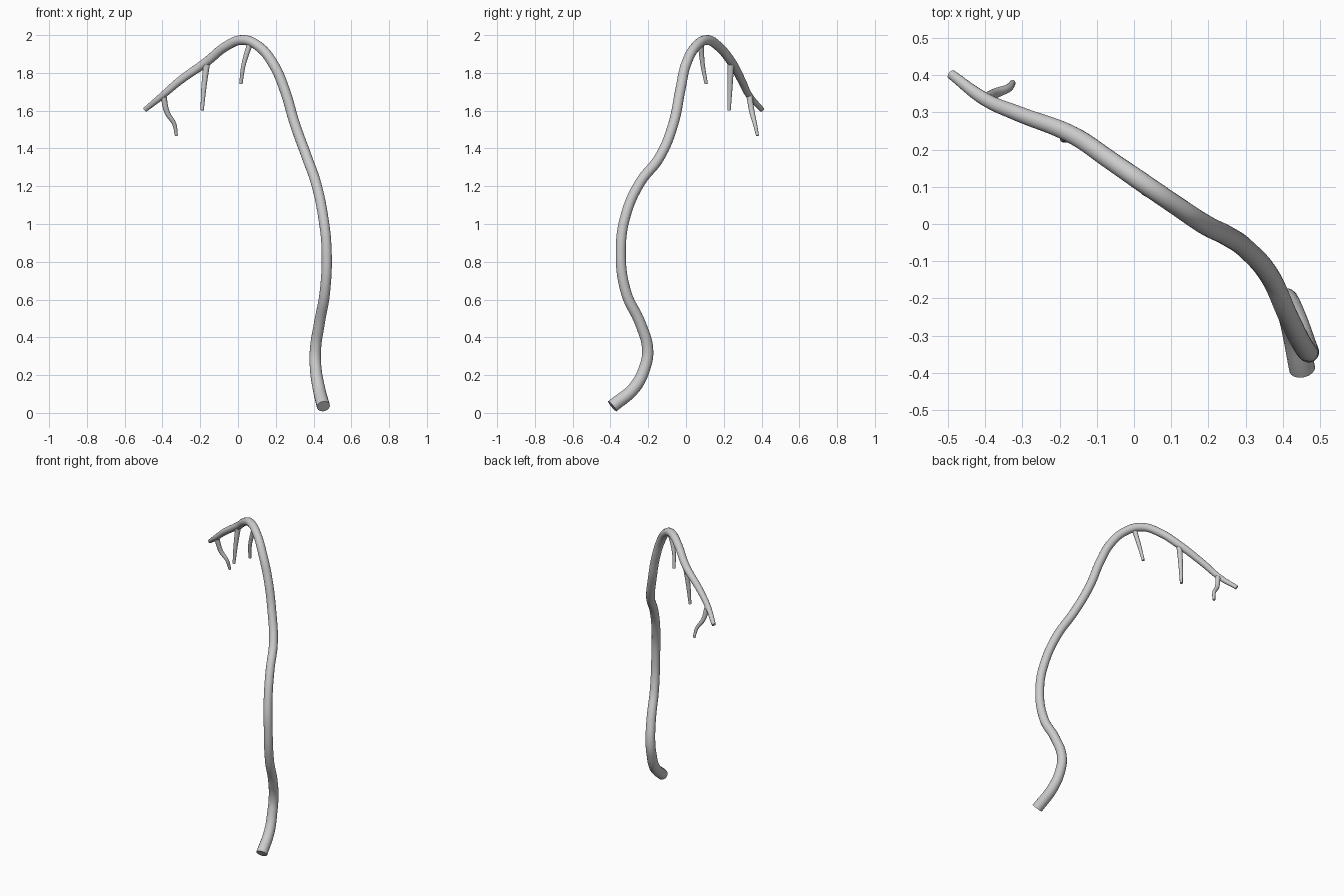
import bpy, math


def tube(name, pts, sides_res):
    """Tapered round tube through points of (x, y, z, radius)."""
    cu = bpy.data.curves.new(name, 'CURVE')
    cu.dimensions = '3D'
    cu.bevel_depth = 1.0
    cu.bevel_resolution = sides_res
    cu.resolution_u = 8
    cu.use_fill_caps = True
    sp = cu.splines.new('BEZIER')
    sp.bezier_points.add(len(pts) - 1)
    for bp, (x, y, z, r) in zip(sp.bezier_points, pts):
        bp.co = (x, y, z)
        bp.radius = r
        bp.handle_left_type = bp.handle_right_type = 'AUTO'
    ob = bpy.data.objects.new(name, cu)
    bpy.context.collection.objects.link(ob)
    bpy.ops.object.select_all(action='DESELECT')
    ob.select_set(True)
    bpy.context.view_layer.objects.active = ob
    bpy.ops.object.convert(target='MESH')
    bpy.ops.object.shade_smooth_by_angle(angle=math.radians(40))
    return bpy.context.object


# Main stem: wavy upright part, arched top, drooping tip
tube("main_stem", [
    (0.452, -0.390, 0.035, 0.035),
    (0.427, -0.272, 0.135, 0.033),
    (0.411, -0.218, 0.240, 0.031),
    (0.410, -0.203, 0.335, 0.030),
    (0.430, -0.240, 0.470, 0.029),
    (0.460, -0.318, 0.640, 0.028),
    (0.469, -0.345, 0.865, 0.027),
    (0.449, -0.318, 1.050, 0.027),
    (0.412, -0.243, 1.220, 0.027),
    (0.366, -0.142, 1.350, 0.027),
    (0.301, -0.067, 1.530, 0.027),
    (0.247, -0.030, 1.710, 0.027),
    (0.188, 0.000, 1.845, 0.027),
    (0.110, 0.052, 1.940, 0.026),
    (0.025, 0.110, 1.974, 0.026),
    (-0.062, 0.170, 1.942, 0.025),
    (-0.165, 0.239, 1.860, 0.024),
    (-0.310, 0.296, 1.757, 0.021),
    (-0.400, 0.335, 1.680, 0.018),
    (-0.491, 0.402, 1.606, 0.013)], 6)

# Hanging twigs
tube("tip_twig", [
    (-0.395, 0.335, 1.680, 0.016),
    (-0.375, 0.350, 1.590, 0.014),
    (-0.338, 0.365, 1.530, 0.011),
    (-0.326, 0.379, 1.467, 0.008)], 4)
tube("middle_twig", [
    (-0.165, 0.238, 1.855, 0.018),
    (-0.180, 0.233, 1.730, 0.014),
    (-0.190, 0.228, 1.602, 0.009)], 4)
tube("inner_twig", [
    (0.065, 0.078, 1.960, 0.016),
    (0.030, 0.088, 1.845, 0.012),
    (0.015, 0.107, 1.742, 0.009)], 4)
